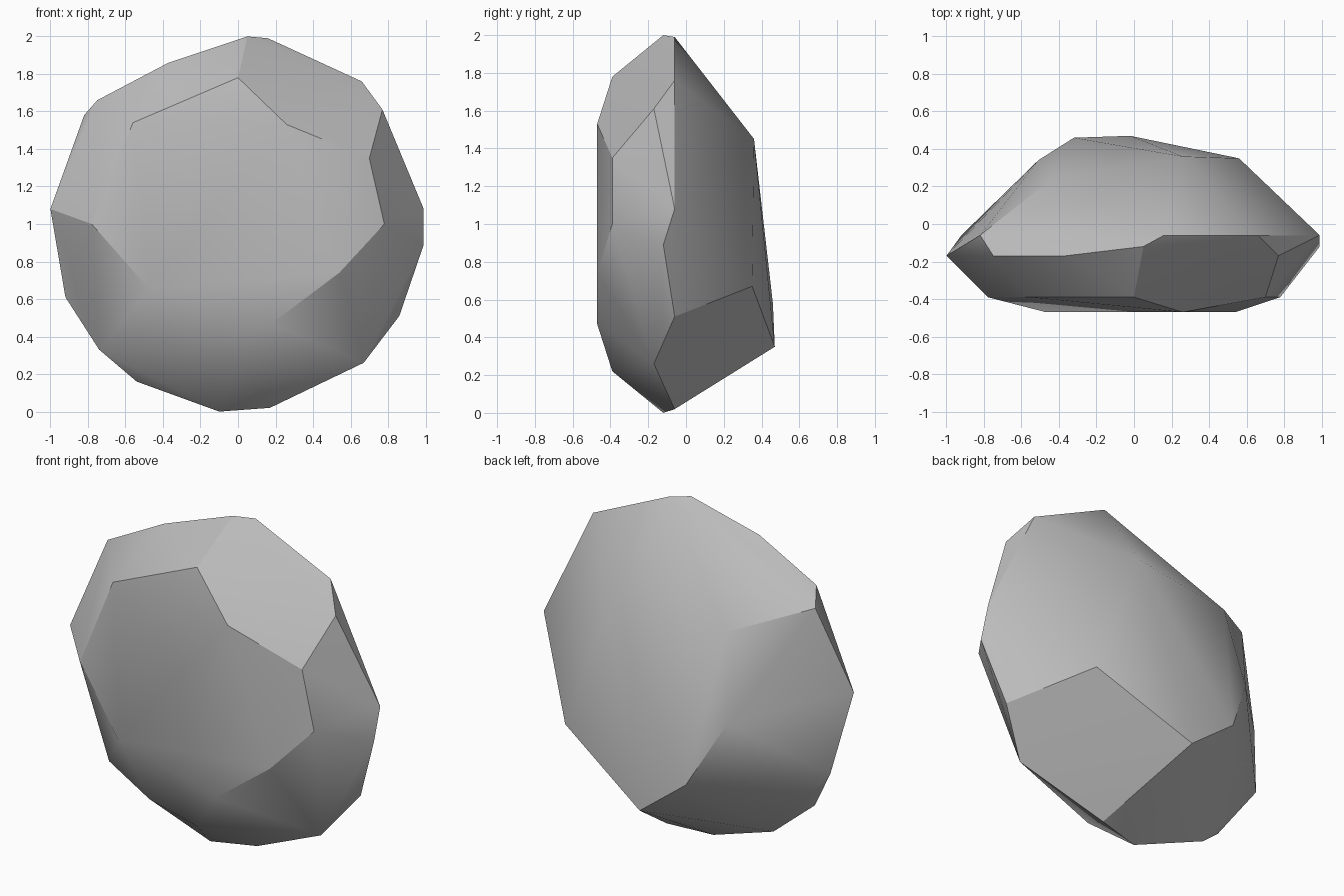
import bpy
import bmesh
import math

# Remove the default cube only
default_cube = bpy.data.objects.get("Cube")
if default_cube:
    bpy.data.objects.remove(default_cube, do_unlink=True)


def make_material(name, colour):
    material = bpy.data.materials.new(name)
    material.use_nodes = True
    material.diffuse_color = colour
    material.node_tree.nodes["Principled BSDF"].inputs["Base Color"].default_value = colour
    return material


def make_hull(name, points, material, sharp_angle):
    """Wrap a faceted convex skin around the corner points."""
    bm = bmesh.new()
    for point in points:
        bm.verts.new(point)
    result = bmesh.ops.convex_hull(bm, input=bm.verts[:])
    spare = {g for g in result["geom_interior"] + result["geom_unused"]
             if isinstance(g, bmesh.types.BMVert) and g.is_valid}
    bmesh.ops.delete(bm, geom=list(spare), context="VERTS")
    # Merge nearly coplanar triangles into broad chipped facets
    bmesh.ops.dissolve_limit(bm, angle_limit=math.radians(2),
                             verts=bm.verts[:], edges=bm.edges[:])
    bmesh.ops.recalc_face_normals(bm, faces=bm.faces[:])
    mesh = bpy.data.meshes.new(name)
    bm.to_mesh(mesh)
    bm.free()
    mesh.materials.append(material)
    rock = bpy.data.objects.new(name, mesh)
    bpy.context.collection.objects.link(rock)
    bpy.ops.object.select_all(action="DESELECT")
    rock.select_set(True)
    bpy.context.view_layer.objects.active = rock
    bpy.ops.object.shade_smooth_by_angle(angle=sharp_angle)
    return rock


# Outline corners (x, z) grouped by their depth, from the flat front to the girdle
layers = {
    # flat front facet
    -.47: [(.26, 1.53), (.54, .74), (.18, .47), (-.47, .65)],
    # bevelled rim around the front
    -.39: [(0, 1.78), (.7, 1.35), (.78, 1), (0, .22),
           (-.32, .3), (-.78, 1), (-.56, 1.54)],
    # zigzag girdle, the widest part
    -.17: [(.77, 1.61), (.67, .26), (-.74, .33), (-1, 1.08),
           (-.75, 1.66), (-.37, 1.86)],
    -.12: [(.05, 2), (.99, .89), (-.1, 0)],
    -.06: [(.16, 1.99), (.66, 1.76), (.99, 1.08), (.86, .51),
           (.17, .02), (-.54, .16), (-.92, .61), (-.82, 1.58)],
}
corners = [(x, depth, z) for depth, ring in layers.items() for x, z in ring]

# Irregular humped back
corners += [(.26, .36, 1.45), (-.44, .24, 1.45), (-.51, .34, .95),
            (-.32, .46, .58), (-.02, .47, .35), (.56, .35, .67)]

stone_grey = make_material("stone grey", (.5, .5, .5, 1))
make_hull("boulder", corners, stone_grey, math.radians(30))
